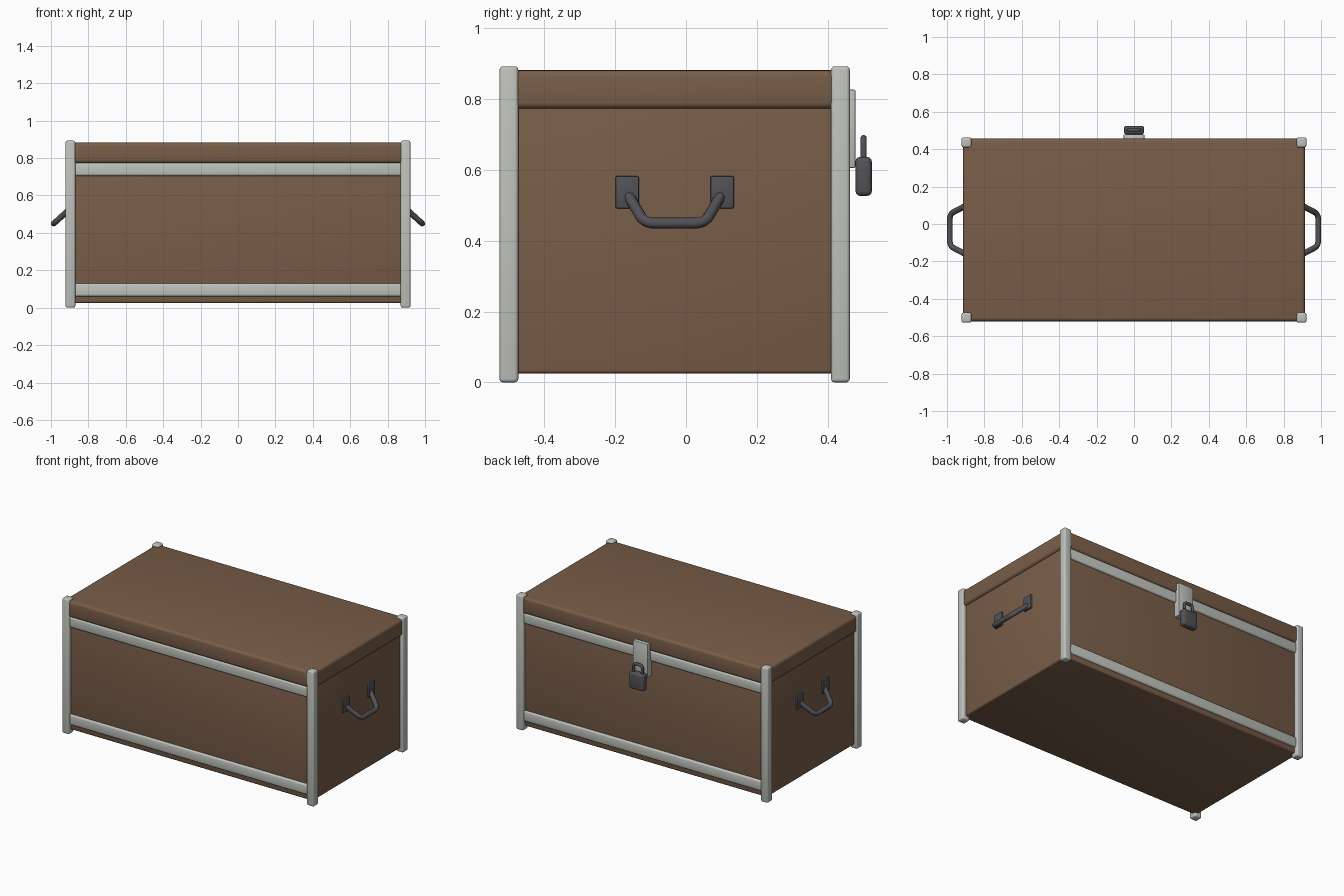
import bpy, math

if "Cube" in bpy.data.objects:
    bpy.data.objects.remove(bpy.data.objects["Cube"])

CY = -0.032  # depth centre of the chest (the padlock sticks out at the back)


def material(name, rgb):
    m = bpy.data.materials.new(name)
    m.diffuse_color = (*rgb, 1)
    m.use_nodes = True
    m.node_tree.nodes["Principled BSDF"].inputs["Base Color"].default_value = m.diffuse_color
    return m


BROWN = material("brown_leather", (0.19, 0.11, 0.065))
STEEL = material("pale_metal", (0.52, 0.54, 0.50))
DARK = material("dark_metal", (0.085, 0.085, 0.095))


def finish(ob, name, mat):
    ob.name = name
    ob.data.materials.append(mat)
    bpy.ops.object.select_all(action='DESELECT')
    ob.select_set(True)
    bpy.context.view_layer.objects.active = ob
    bpy.ops.object.shade_smooth_by_angle(angle=math.radians(40))
    return ob


def box(name, x, y, z, mat, bevel, segments=3):
    """Bevelled box from (min, max) ranges."""
    bpy.ops.mesh.primitive_cube_add(size=1, location=[sum(r) / 2 for r in (x, y, z)])
    ob = bpy.context.object
    ob.scale = [r[1] - r[0] for r in (x, y, z)]
    bpy.ops.object.transform_apply(location=False, rotation=False, scale=True)
    mod = ob.modifiers.new("bevel", 'BEVEL')
    mod.width, mod.segments = bevel, segments
    bpy.ops.object.modifier_apply(modifier=mod.name)
    return finish(ob, name, mat)


def tube(name, points, radius, mat, corner):
    """Round bar along a path, with the inner corners rounded."""
    from mathutils import Vector
    pts = [Vector(p) for p in points]
    path = [pts[0]]
    for a, b, c in zip(pts, pts[1:], pts[2:]):
        p, q = b + (a - b).normalized() * corner, b + (c - b).normalized() * corner
        for i in range(6):
            t = i / 5
            path.append(p * (1 - t) ** 2 + b * 2 * t * (1 - t) + q * t * t)
    path.append(pts[-1])
    cu = bpy.data.curves.new(name, 'CURVE')
    cu.dimensions = '3D'
    cu.bevel_depth, cu.bevel_resolution, cu.use_fill_caps = radius, 3, True
    sp = cu.splines.new('POLY')
    sp.points.add(len(path) - 1)
    for s, p in zip(sp.points, path):
        s.co = (*p, 1)
    ob = bpy.data.objects.new(name, cu)
    bpy.context.collection.objects.link(ob)
    bpy.ops.object.select_all(action='DESELECT')
    ob.select_set(True)
    bpy.context.view_layer.objects.active = ob
    bpy.ops.object.convert(target='MESH')
    return finish(bpy.context.object, name, mat)


# Chest body and overhanging lid
box("body", (-0.9, 0.9), (CY - 0.472, CY + 0.472), (0.025, 0.79), BROWN, 0.01)
box("lid", (-0.914, 0.914), (CY - 0.488, CY + 0.488), (0.773, 0.882), BROWN, 0.018, 4)

# Corner posts
for sx, side in ((-1, "left"), (1, "right")):
    for sy, end in ((-1, "front"), (1, "back")):
        box(f"post_{end}_{side}", sorted((sx * 0.87, sx * 0.922)),
            sorted((CY + sy * 0.442, CY + sy * 0.495)), (0, 0.893), STEEL, 0.01)

# Metal bands along the front and back
for sy, end in ((-1, "front"), (1, "back")):
    for z0, level in ((0.06, "lower"), (0.705, "upper")):
        box(f"band_{level}_{end}", (-0.88, 0.88),
            sorted((CY + sy * 0.45, CY + sy * 0.484)), (z0, z0 + 0.07), STEEL, 0.012)

# Drop handles with mounting plates on both ends
for sx, side in ((-1, "left"), (1, "right")):
    for sy, end in ((-1, "front"), (1, "back")):
        y = CY + sy * 0.134
        box(f"handle_plate_{end}_{side}", sorted((sx * 0.89, sx * 0.912)),
            (y - 0.033, y + 0.033), (0.492, 0.583), DARK, 0.004, 2)
    tube(f"handle_{side}",
         [(sx * 0.9, CY - 0.13, 0.527), (sx * 0.985, CY - 0.085, 0.45),
          (sx * 0.985, CY + 0.085, 0.45), (sx * 0.9, CY + 0.13, 0.527)],
         0.0155, DARK, 0.03)

# Hasp plate and padlock on the back
box("hasp_plate", (-0.055, 0.055), (0.43, 0.479), (0.606, 0.827), STEEL, 0.004, 2)
box("padlock_body", (-0.054, 0.054), (0.479, 0.525), (0.527, 0.637), DARK, 0.013)
tube("padlock_shackle",
     [(-0.032, 0.502, 0.62), (-0.032, 0.502, 0.69), (0.032, 0.502, 0.69), (0.032, 0.502, 0.62)],
     0.009, DARK, 0.022)
